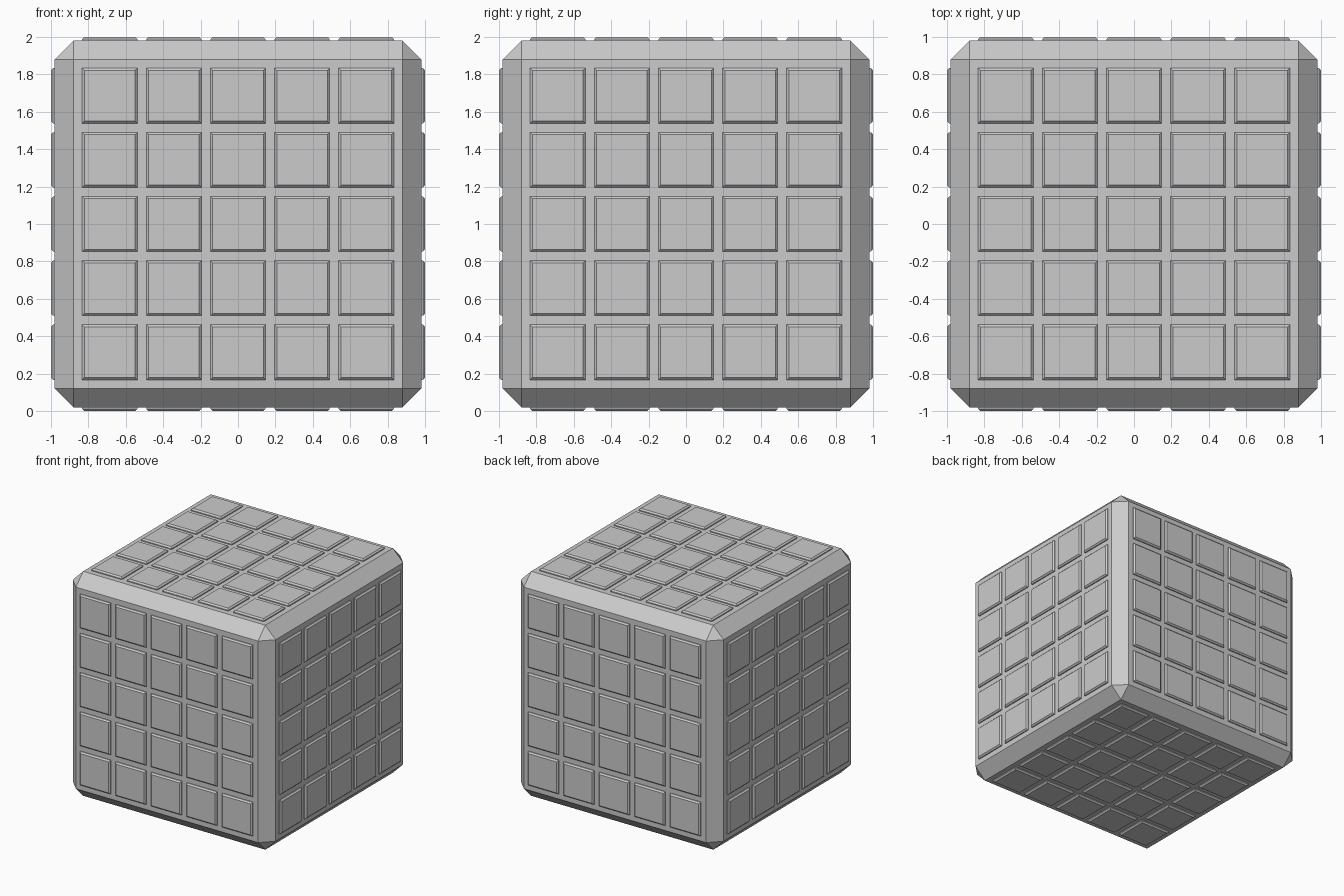
import bpy, bmesh
from math import pi
from mathutils import Matrix, Vector

if "Cube" in bpy.data.objects:
    bpy.data.objects.remove(bpy.data.objects["Cube"])

HALF, CHAMFER = 0.98, 0.10      # body half-size and edge chamfer
PITCH, TILE, DEPTH = 0.343, 0.295, 0.05
CENTRE = Matrix.Translation((0, 0, 1))


def finish(bm, name):
    bmesh.ops.recalc_face_normals(bm, faces=bm.faces)
    mesh = bpy.data.meshes.new(name)
    bm.to_mesh(mesh)
    bm.free()
    obj = bpy.data.objects.new(name, mesh)
    bpy.context.collection.objects.link(obj)
    return obj


def bevel(bm, edges, width):
    bmesh.ops.bevel(bm, geom=edges, offset=width, offset_type='OFFSET',
                    segments=1, profile=0.5, affect='EDGES')


# Chamfered cube body
bm = bmesh.new()
bmesh.ops.create_cube(bm, size=2 * HALF, matrix=CENTRE)
bevel(bm, bm.edges[:], CHAMFER)
finish(bm, "cube_body")


# One 5 x 5 panel of raised tiles, turned to each side
def tile_panel(name, rotation):
    bm = bmesh.new()
    for i in range(-2, 3):
        for j in range(-2, 3):
            place = Matrix.Translation((i * PITCH, j * PITCH, 1 - DEPTH / 2))
            size = Matrix.Diagonal((TILE, TILE, DEPTH, 1))
            bmesh.ops.create_cube(bm, size=1, matrix=place @ size)
    rim = [e for e in bm.edges if all(v.co.z > 0.99 for v in e.verts)]
    bevel(bm, rim, 0.012)
    bmesh.ops.transform(bm, matrix=CENTRE @ rotation, verts=bm.verts)
    finish(bm, name)


for name, angle, axis in (("top_tiles", 0, 'X'), ("bottom_tiles", pi, 'X'),
                          ("front_tiles", pi / 2, 'X'), ("back_tiles", -pi / 2, 'X'),
                          ("right_tiles", pi / 2, 'Y'), ("left_tiles", -pi / 2, 'Y')):
    tile_panel(name, Matrix.Rotation(angle, 4, axis))
